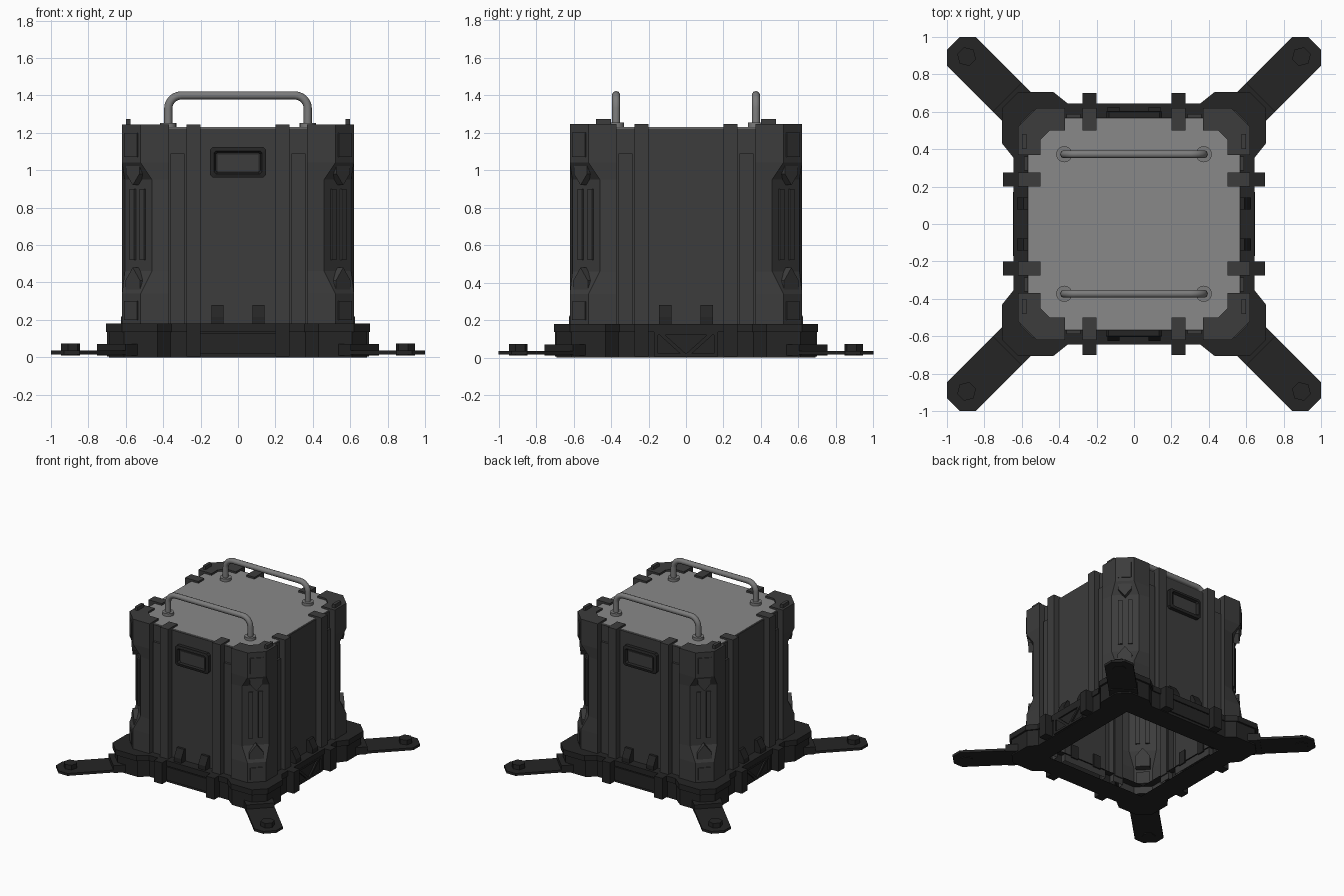
import bpy, bmesh
from math import radians, cos, sin, pi
from mathutils import Matrix, Vector

if "Cube" in bpy.data.objects:
    bpy.data.objects.remove(bpy.data.objects["Cube"])


def material(name, v):
    m = bpy.data.materials.new(name)
    m.diffuse_color = (v, v, v, 1)
    m.use_nodes = True
    m.node_tree.nodes["Principled BSDF"].inputs["Base Color"].default_value = m.diffuse_color
    return m


DARK = material("dark_shell", 0.045)
BLACK = material("black_base", 0.018)
LID = material("lid_grey", 0.25)
STEEL = material("handle_grey", 0.2)
SIDES = [0, 90, 180, 270]
CORNERS = [45, 135, 225, 315]


def finish(bm, name, mat):
    bmesh.ops.remove_doubles(bm, verts=bm.verts, dist=1e-5)
    bmesh.ops.recalc_face_normals(bm, faces=bm.faces)
    me = bpy.data.meshes.new(name)
    bm.to_mesh(me)
    bm.free()
    me.materials.append(mat)
    ob = bpy.data.objects.new(name, me)
    bpy.context.collection.objects.link(ob)
    return ob


def prisms(name, polys, lo, hi, angles, mat, plan=False):
    """Extrude polygons, copied round the z axis. Frame: t along the side, d outward, z up.
    plan=False: points are (t, z), extruded along d. plan=True: points are (t, d), along z."""
    bm = bmesh.new()
    for a in angles:
        rot = Matrix.Rotation(radians(a), 3, 'Z')
        for pts in polys:
            rings = []
            for e in (lo, hi):
                rings.append([bm.verts.new(rot @ (Vector((p, -q, e)) if plan else Vector((p, -e, q))))
                              for p, q in pts])
            bm.faces.new(rings[0])
            bm.faces.new(rings[1])
            n = len(pts)
            for i in range(n):
                j = (i + 1) % n
                bm.faces.new((rings[0][i], rings[0][j], rings[1][j], rings[1][i]))
    return finish(bm, name, mat)


def rect(x0, x1, y0, y1):
    return [(x0, y0), (x1, y0), (x1, y1), (x0, y1)]


def pair(pts):
    return [pts, [(-x, y) for x, y in pts]]


def ring(half):
    """Closed plan outline from half of one side, repeated on four sides."""
    side = [(-t, d) for t, d in reversed(half)] + half
    out = []
    for k in range(4):
        for t, d in side:
            x, y = t, -d
            for _ in range(k):
                x, y = -y, x
            out.append((x, y))
    return out


def clamp(pts, m):
    return [(max(-m, min(m, x)), max(-m, min(m, y))) for x, y in pts]


def loft(name, sections, mat, cap_top=False):
    bm = bmesh.new()
    rings = [[bm.verts.new((x, y, z)) for x, y in pts] for z, pts in sections]
    n = len(rings[0])
    for a, b in zip(rings, rings[1:]):
        for i in range(n):
            j = (i + 1) % n
            bm.faces.new((a[i], a[j], b[j], b[i]))
    if cap_top:
        bm.faces.new(rings[-1])
    return finish(bm, name, mat)


# hollow body: rails, recesses and corner posts pinched at mid height
def body_plan(c, d):
    return ring([(0.2, 0.57), (0.2, 0.62), (0.275, 0.62), (0.275, 0.57),
                 (0.37, 0.57), (0.37, 0.62), (c, d)])


wide, slim = body_plan(0.52, 0.62), body_plan(0.46, 0.605)
loft("body_shell", [(0.12, wide), (0.34, wide), (0.46, slim), (0.95, slim),
                    (1.04, wide), (1.222, wide)], DARK, cap_top=True)
prisms("recess_panels", pair(rect(0.285, 0.36, 0.17, 1.09)), 0.56, 0.588, SIDES, DARK)

# lid, rail hooks and corner caps on the top
prisms("lid", [rect(-0.565, 0.565, -0.565, 0.565)], 1.205, 1.23, [0], LID, plan=True)
prisms("rail_caps", pair(rect(0.2, 0.275, 0.5, 0.62)), 1.2, 1.245, SIDES, DARK, plan=True)
cap = [(0.37, 0.62), (0.52, 0.62), (0.62, 0.52), (0.62, 0.37),
       (0.5, 0.37), (0.5, 0.45), (0.45, 0.5), (0.37, 0.5)]
prisms("corner_caps", [cap], 1.2, 1.245, SIDES, DARK, plan=True)
prisms("top_tabs", pair(rect(0.4, 0.48, 0.575, 0.6)), 1.24, 1.273, [90, 270], DARK, plan=True)

# corner fittings: plates, pointed brackets and a centre strip
prisms("corner_plates", [rect(-0.05, 0.05, 1.07, 1.2), rect(-0.05, 0.05, 0.2, 0.3)],
       0.79, 0.812, CORNERS, DARK)
prisms("corner_brackets", [[(-0.05, 1.045), (-0.05, 0.98), (0, 0.92), (0.05, 0.98), (0.05, 1.045)],
                           [(-0.055, 0.32), (0.055, 0.32), (0.055, 0.41), (0, 0.48), (-0.055, 0.41)]],
       0.74, 0.796, CORNERS, DARK)
prisms("corner_strips", pair(rect(0.02, 0.055, 0.52, 0.9)), 0.74, 0.765, CORNERS, DARK)


# display windows on front and back
def window(angles):
    bm = bmesh.new()
    rot = [Matrix.Rotation(radians(a), 3, 'Z') for a in angles]
    w, z0, z1, c = 0.15, 0.96, 1.125, 0.015
    outer = [(-w + c, z0), (w - c, z0), (w, z0 + c), (w, z1 - c),
             (w - c, z1), (-w + c, z1), (-w, z1 - c), (-w, z0 + c)]
    for r in rot:
        loops = []
        for s, d in ((1, 0.565), (1, 0.6), (0.86, 0.605), (0.8, 0.585)):
            g = w * (1 - s)
            loops.append([bm.verts.new(r @ Vector((x * (w - g) / w, -d,
                          1.0425 + (z - 1.0425) * (0.0825 - g) / 0.0825))) for x, z in outer])
        for a, b in zip(loops, loops[1:]):
            for i in range(8):
                j = (i + 1) % 8
                bm.faces.new((a[i], a[j], b[j], b[i]))
        bm.faces.new(loops[-1])
    finish(bm, "display_frames", BLACK)


window([0, 180])
prisms("display_screens", [rect(-0.11, 0.11, 0.99, 1.085)], 0.57, 0.592, [0, 180], DARK)

# base skirt with lip, open in the middle
lip = ring([(0.355, 0.645), (0.43, 0.705), (0.62, 0.705)])
skirt = ring([(0.36, 0.635), (0.43, 0.69), (0.61, 0.69)])
loft("base_skirt", [(0.18, clamp(lip, 0.56)), (0.18, lip), (0.135, lip), (0.135, skirt),
                    (0, skirt), (0, clamp(skirt, 0.45))], BLACK)
prisms("base_clips", pair(rect(0.2, 0.275, 0.61, 0.7)), 0.005, 0.18, SIDES, BLACK, plan=True)
prisms("base_front_panels", [rect(-0.2, 0.2, 0.02, 0.128)], 0.62, 0.645, [0, 180], BLACK)
truss = pair([(0.0, 0.02), (0.03, 0.02), (0.15, 0.128), (0.12, 0.128)])
frame = [rect(-0.17, 0.17, 0.005, 0.022), rect(-0.17, 0.17, 0.12, 0.135)]
frame += pair(rect(0.15, 0.17, 0.022, 0.12))
prisms("base_side_truss", truss + frame, 0.62, 0.647, [90, 270], BLACK)

# small latches above the skirt
latch = []
bm = bmesh.new()
for a in SIDES:
    rot = Matrix.Rotation(radians(a), 3, 'Z')
    for c in (-0.11, 0.11):
        prof = [(0.56, 0.17), (0.625, 0.17), (0.625, 0.215), (0.59, 0.28), (0.56, 0.28)]
        l, r = [[bm.verts.new(rot @ Vector((c + s, -d, z))) for d, z in prof] for s in (-0.033, 0.033)]
        bm.faces.new(l)
        bm.faces.new(r)
        for i in range(5):
            j = (i + 1) % 5
            bm.faces.new((l[i], l[j], r[j], r[i]))
finish(bm, "latches", BLACK)

# diagonal feet with hex bolts
arm = [(-0.108, 0.8), (0.108, 0.8), (0.108, 1.306), (0.05, 1.365), (-0.05, 1.365), (-0.108, 1.306)]
prisms("feet", [arm], 0.015, 0.035, CORNERS, BLACK, plan=True)
prisms("foot_sockets", [rect(-0.108, 0.108, 0.85, 0.96)], 0.01, 0.07, CORNERS, BLACK, plan=True)
hexa = [(0.052 * cos(pi * i / 3), 1.266 + 0.052 * sin(pi * i / 3)) for i in range(6)]
prisms("foot_bolts", [hexa], 0.01, 0.073, CORNERS, BLACK, plan=True)

# bent tube handles with washers
for name, y in (("front_handle", -0.373), ("back_handle", 0.373)):
    path = [(-0.373, 1.2)]
    path += [(-0.303 + 0.07 * cos(a), 1.33 + 0.07 * sin(a)) for a in [pi - pi / 12 * i for i in range(7)]]
    path += [(-x, z) for x, z in reversed(path)]
    cu = bpy.data.curves.new(name, 'CURVE')
    cu.dimensions = '3D'
    cu.bevel_depth = 0.022
    cu.bevel_resolution = 3
    sp = cu.splines.new('POLY')
    sp.points.add(len(path) - 1)
    for p, (x, z) in zip(sp.points, path):
        p.co = (x, y, z, 1)
    cu.materials.append(STEEL)
    bpy.context.collection.objects.link(bpy.data.objects.new(name, cu))
    for x in (-0.373, 0.373):
        bpy.ops.mesh.primitive_cylinder_add(vertices=20, radius=0.043, depth=0.03, location=(x, y, 1.238))
        ob = bpy.context.object
        ob.name = name + "_washer"
        ob.data.materials.append(STEEL)
        bpy.ops.object.shade_smooth_by_angle()
